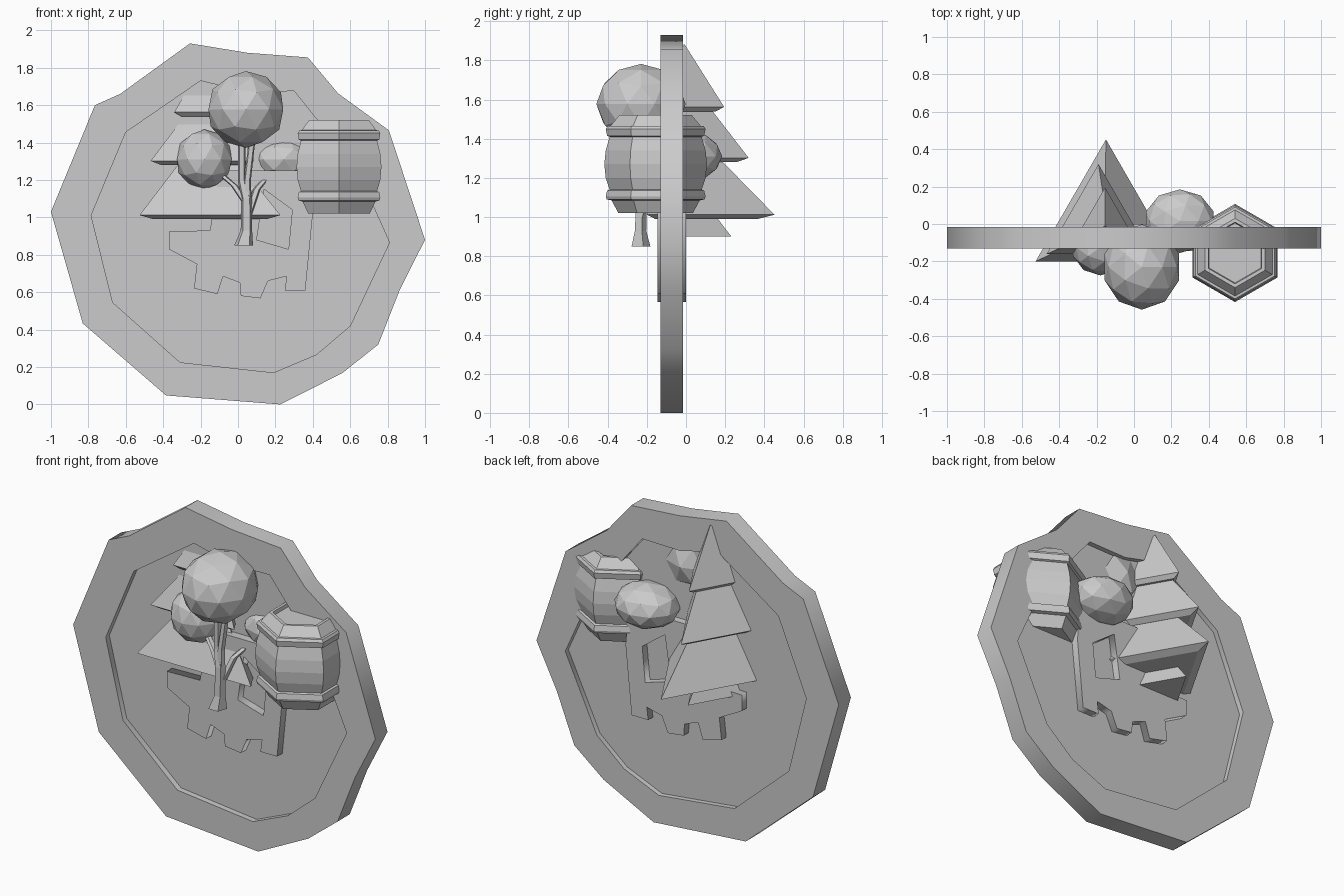
import bpy, bmesh, math
from mathutils import Vector

if "Cube" in bpy.data.objects:
    bpy.data.objects.remove(bpy.data.objects["Cube"])


def plate(name, loops, y0, y1):
    """Extrude x/z outlines (first outer, rest holes) between y0 and y1."""
    cu = bpy.data.curves.new(name, 'CURVE')
    cu.dimensions = '2D'
    cu.fill_mode = 'BOTH'
    cu.extrude = (y1 - y0) / 2
    for pts in loops:
        s = cu.splines.new('POLY')
        s.points.add(len(pts) - 1)
        for p, (x, z) in zip(s.points, pts):
            p.co = (x, z, 0, 1)
        s.use_cyclic_u = True
    ob = bpy.data.objects.new(name, cu)
    bpy.context.collection.objects.link(ob)
    ob.location.y = (y0 + y1) / 2
    ob.rotation_euler.x = math.pi / 2
    bpy.ops.object.select_all(action='DESELECT')
    ob.select_set(True)
    bpy.context.view_layer.objects.active = ob
    bpy.ops.object.convert(target='MESH')
    return ob


def loft(name, rings, sides, phase=math.pi / 2):
    """Skin rings given as (x, y, z, radius); both ends are capped."""
    bm = bmesh.new()
    loops = []
    for x, y, z, r in rings:
        loops.append([bm.verts.new((x + r * math.cos(phase + math.tau * i / sides),
                                    y + r * math.sin(phase + math.tau * i / sides), z))
                      for i in range(sides)])
    for a, b in zip(loops, loops[1:]):
        for i in range(sides):
            j = (i + 1) % sides
            bm.faces.new((a[i], a[j], b[j], b[i]))
    bm.faces.new(loops[0][::-1])
    bm.faces.new(loops[-1])
    bmesh.ops.recalc_face_normals(bm, faces=bm.faces)
    me = bpy.data.meshes.new(name)
    bm.to_mesh(me)
    bm.free()
    ob = bpy.data.objects.new(name, me)
    bpy.context.collection.objects.link(ob)
    return ob


def ball(name, loc, scale):
    bpy.ops.mesh.primitive_ico_sphere_add(subdivisions=2, radius=1, location=loc)
    ob = bpy.context.object
    ob.name = name
    ob.scale = scale
    return ob


# Irregular round sign: raised rim with thinner inner panel
outer = [(-.257, 1.93), (.05, 1.88), (.374, 1.855), (.535, 1.663), (.807, 1.465), (1, .88),
         (.866, .615), (.75, .32), (.556, .166), (.225, 0), (-.385, .048),
         (-.83, .433), (-1, 1.03), (-.765, 1.6), (-.63, 1.66)]
inner = [(-.2, 1.73), (.05, 1.67), (.3, 1.675), (.465, 1.47), (.66, 1.2), (.81, .866),
         (.6, .42), (.42, .267), (.19, .17), (-.31, .225), (-.67, .545),
         (-.785, 1.01), (-.6, 1.455)]
plate("sign_rim", [outer, inner], -.13, -.015)
plate("sign_panel", [inner], -.095, -.045)

# Toothed emblem with a hole
emblem = [(-.37, .925), (-.37, .83), (-.22, .75), (-.235, .62), (-.11, .59), (-.08, .685),
          (.01, .65), (.015, .58), (.12, .567), (.16, .66), (.26, .685), (.25, .61),
          (.36, .61), (.4, 1.02), (.38, 1.25), (-.1, 1.25), (-.15, .93)]
hole = [(.1, .88), (.27, .83), (.29, 1.04), (.14, 1.15)]
plate("emblem", [emblem, hole], -.145, .0)

# Fir: three-sided tiers on a flared trunk
tx, ty = -.155, .017
loft("fir_trunk", [(tx - .02, ty, .90, .215), (tx - .02, ty, 1.05, .1)], 3)
for i, (cx, cy, z, r, h, top) in enumerate([(-.15, .017, 1.0, .435, .34, .14),
                                            (-.19, .0, 1.29, .32, .31, .10),
                                            (-.155, -.02, 1.55, .215, .33, .004)]):
    loft(f"fir_tier_{i}", [(cx, cy, z - .01, r * .8), (cx, cy, z + .012, r),
                           (tx, -.01, z + h, top)], 3)

# Leafy tree: crowns, trunk and branches
ball("crown_top", (.042, -.23, 1.577), (.21, .228, .205))
ball("crown_left", (-.18, -.125, 1.31), (.153, .15, .16))
ball("crown_right", (.245, .015, 1.31), (.19, .17, .128))
loft("tree_trunk", [(.03, -.235, .85, .053), (.045, -.235, .93, .032),
                    (.045, -.23, 1.1, .03), (.02, -.22, 1.2, .022), (.02, -.22, 1.45, .022)], 5)
loft("branch_top", [(.05, -.23, 1.05, .025), (.05, -.23, 1.2, .02), (.08, -.22, 1.45, .018)], 5)
loft("branch_left", [(.04, -.23, 1.08, .02), (-.02, -.2, 1.17, .02), (-.15, -.13, 1.28, .018)], 5)
loft("branch_right", [(.05, -.23, 1.0, .02), (.1, -.18, 1.15, .02), (.2, -.06, 1.27, .018)], 5)

# Six-sided barrel with two hoops and a sunken lid
bx, by = .54, -.155
profile = [(1.02, .19), (1.085, .225), (1.09, .25), (1.105, .255), (1.135, .248), (1.14, .235),
           (1.20, .255), (1.27, .262), (1.34, .255), (1.41, .235), (1.415, .248),
           (1.45, .255), (1.465, .245), (1.466, .23), (1.52, .185), (1.52, .165), (1.50, .16)]
loft("barrel", [(bx, by, z, r) for z, r in profile], 6)
